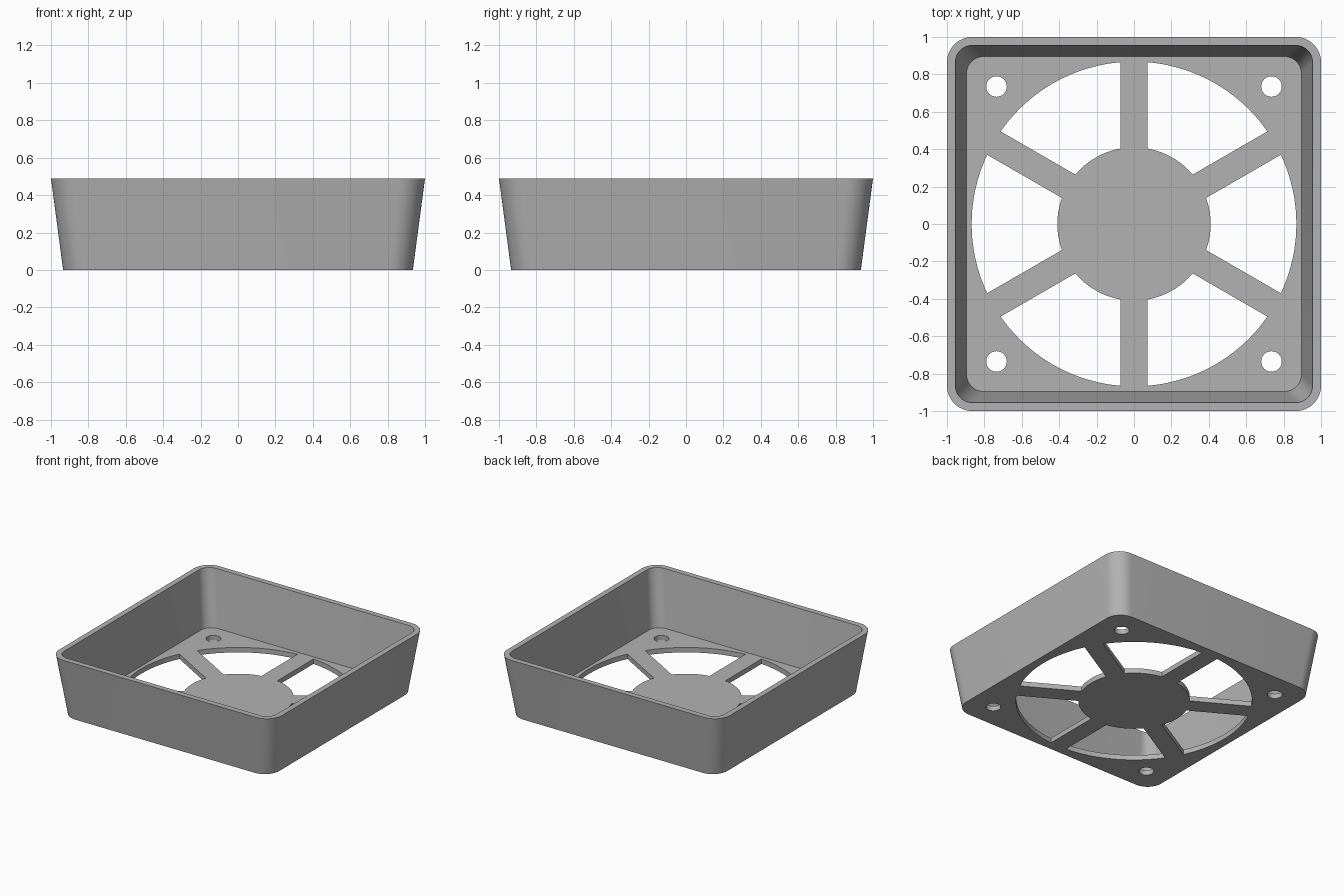
import bpy, bmesh, math

if "Cube" in bpy.data.objects:
    bpy.data.objects.remove(bpy.data.objects["Cube"], do_unlink=True)

HEIGHT, FLOOR = 0.49, 0.04
HUB, OPENING, SPOKE_HALF = 0.41, 0.868, 0.072
HOLE_POS, HOLE_R = 0.735, 0.055

grey = bpy.data.materials.new("grey plastic")
grey.use_nodes = True
grey.diffuse_color = (0.45, 0.45, 0.45, 1)
grey.node_tree.nodes["Principled BSDF"].inputs["Base Color"].default_value = grey.diffuse_color


def arc(cx, cy, r, a0, a1, n):
    """Points along a circular arc, both ends included."""
    return [(cx + r * math.cos(a0 + (a1 - a0) * i / n),
             cy + r * math.sin(a0 + (a1 - a0) * i / n)) for i in range(n + 1)]


def rounded_square(half, r):
    c = half - r
    pts = []
    for k, (sx, sy) in enumerate([(1, 1), (-1, 1), (-1, -1), (1, -1)]):
        pts += arc(sx * c, sy * c, r, k * math.pi / 2, (k + 1) * math.pi / 2, 12)
    return pts


def loft(bm, sections):
    """Closed solid through a list of (outline, z) sections."""
    rings = [[bm.verts.new((x, y, z)) for x, y in pts] for pts, z in sections]
    n = len(rings[0])
    for a, b in zip(rings, rings[1:]):
        for i in range(n):
            j = (i + 1) % n
            bm.faces.new((a[i], a[j], b[j], b[i]))
    bm.faces.new(rings[0][::-1])
    bm.faces.new(rings[-1])


def make_object(name, bm):
    bmesh.ops.recalc_face_normals(bm, faces=bm.faces[:])
    mesh = bpy.data.meshes.new(name)
    bm.to_mesh(mesh)
    bm.free()
    mesh.materials.append(grey)
    obj = bpy.data.objects.new(name, mesh)
    bpy.context.collection.objects.link(obj)
    return obj


# Tapered tray: up the outer wall, over the rim, down the inner wall
bm = bmesh.new()
loft(bm, [(rounded_square(0.935, 0.13), 0),
          (rounded_square(1.0, 0.135), HEIGHT),
          (rounded_square(0.955, 0.09), HEIGHT),
          (rounded_square(0.895, 0.09), FLOOR)])
tray = make_object("fan_cover_tray", bm)

# Cutters: six vent openings between parallel-sided spokes, four screw holes
bm = bmesh.new()
inner_gap = math.asin(SPOKE_HALF / HUB)
outer_gap = math.asin(SPOKE_HALF / OPENING)
outlines = []
for k in range(6):
    a0, a1 = math.radians(60 * k - 30), math.radians(60 * k + 30)
    outlines.append(arc(0, 0, OPENING, a0 + outer_gap, a1 - outer_gap, 20)
                    + arc(0, 0, HUB, a1 - inner_gap, a0 + inner_gap, 12))
for sx in (-1, 1):
    for sy in (-1, 1):
        outlines.append(arc(sx * HOLE_POS, sy * HOLE_POS, HOLE_R, 0, 2 * math.pi, 32)[:-1])
for pts in outlines:
    loft(bm, [(pts, -0.1), (pts, FLOOR + 0.1)])
cutter = make_object("opening_cutter", bm)
cutter.hide_render = True

# Cut the floor and drop the helper
cut = tray.modifiers.new("openings", 'BOOLEAN')
cut.operation = 'DIFFERENCE'
cut.solver = 'EXACT'
cut.object = cutter
bpy.ops.object.select_all(action='DESELECT')
tray.select_set(True)
bpy.context.view_layer.objects.active = tray
bpy.ops.object.modifier_apply(modifier=cut.name)
bpy.data.objects.remove(cutter, do_unlink=True)
bpy.ops.object.shade_smooth_by_angle(angle=math.radians(30))
